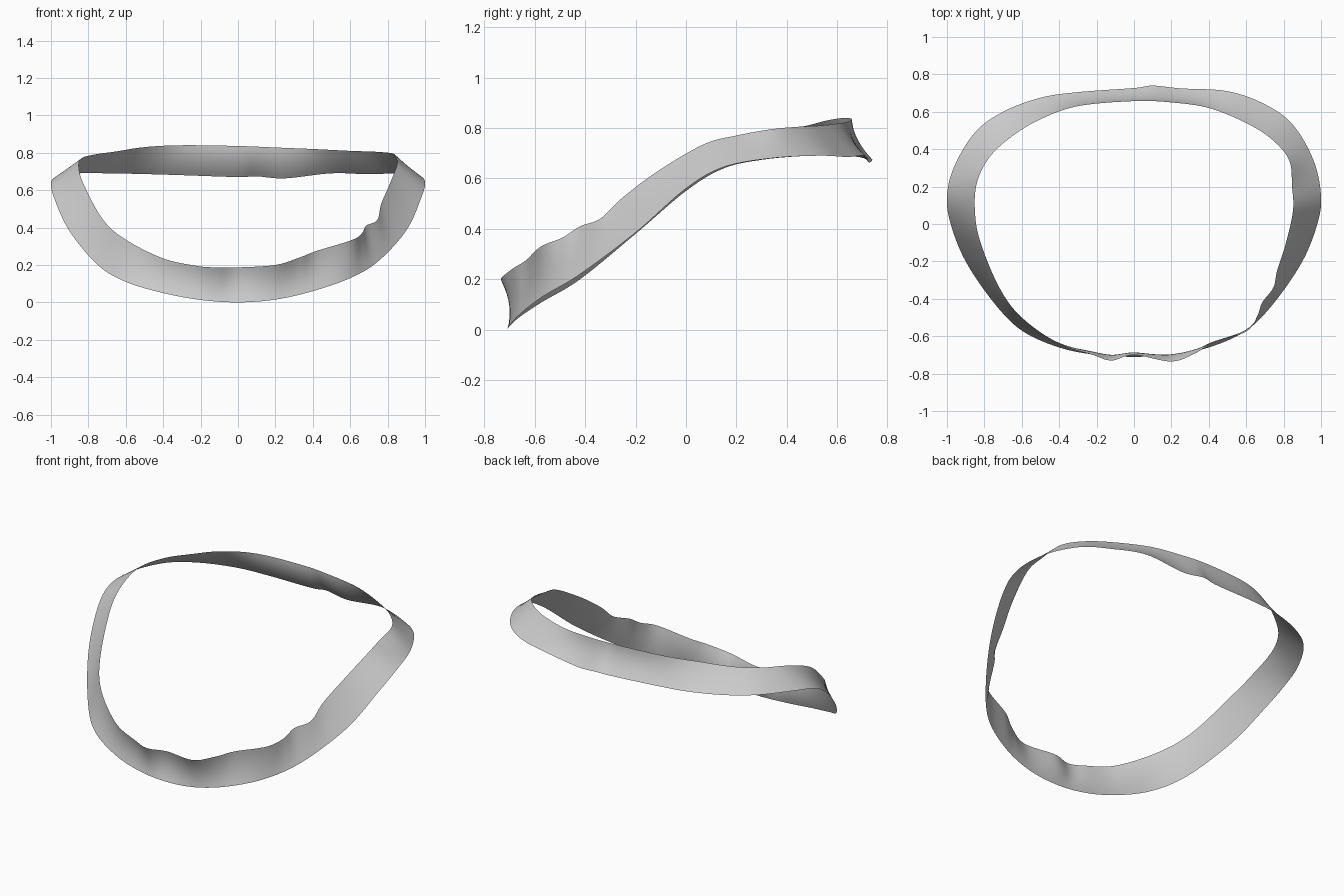
import bpy, math
from mathutils import Vector

if "Cube" in bpy.data.objects:
    bpy.data.objects.remove(bpy.data.objects["Cube"])

# Smooth outer (lower) rim, counter-clockwise from the right side
LOWER = [(1, .15, .645), (.96, .34, .68), (.85, .53, .69), (.7, .64, .685), (.5, .71, .69),
         (.25, .725, .663), (.1, .74, .674), (0, .727, .67), (-.3, .705, .68), (-.5, .675, .686),
         (-.7, .6, .69), (-.85, .49, .69), (-.96, .31, .675), (-1, .15, .64), (-.98, 0, .55),
         (-.9, -.2, .38), (-.75, -.42, .2), (-.6, -.57, .11), (-.4, -.66, .05), (-.2, -.7, .013),
         (0, -.71, 0), (.2, -.7, .015), (.4, -.66, .06), (.6, -.57, .13), (.75, -.42, .22),
         (.9, -.2, .385), (.98, 0, .56)]

# Wavy inner (upper) rim
UPPER = [(.85, .07, .735), (.845, .2, .77), (.83, .34, .795), (.74, .45, .805), (.6, .54, .81),
         (.4, .62, .82), (.2, .65, .828), (0, .657, .836), (-.3, .63, .84), (-.5, .56, .83),
         (-.65, .47, .807), (-.77, .36, .79), (-.84, .22, .767), (-.85, .06, .71),
         (-.82, -.1, .62), (-.72, -.34, .44), (-.6, -.5, .335), (-.4, -.64, .235),
         (-.22, -.7, .195), (-.12, -.73, .187), (0, -.7, .187), (.2, -.735, .2),
         (.33, -.69, .24), (.42, -.635, .275), (.6, -.575, .33), (.66, -.49, .365),
         (.685, -.42, .41), (.745, -.34, .44), (.765, -.25, .525), (.81, -.11, .63)]

ROWS, STEPS, SUB = 8, 320, 24


def closed_spline(pts):
    """Dense closed Catmull-Rom curve through the points."""
    p = [Vector(q) for q in pts]
    n, out = len(p), []
    for i in range(n):
        a, b, c, d = p[i - 1], p[i], p[(i + 1) % n], p[(i + 2) % n]
        for k in range(SUB):
            t = k / SUB
            out.append(0.5 * (2 * b + (c - a) * t + (2 * a - 5 * b + 4 * c - d) * t * t
                              + (3 * b - a - 3 * c + d) * t ** 3))
    return out


def by_angle(pts):
    """Resample a rim at even angles around the z axis."""
    tau = 2 * math.pi
    s = sorted(((math.atan2(v.y, v.x) % tau, v) for v in closed_spline(pts)), key=lambda q: q[0])
    s = [(s[-1][0] - tau, s[-1][1])] + s + [(s[0][0] + tau, s[0][1])]
    out, j = [], 0
    for i in range(STEPS):
        a = tau * i / STEPS
        while s[j + 1][0] < a:
            j += 1
        (a0, v0), (a1, v1) = s[j], s[j + 1]
        out.append(v0.lerp(v1, (a - a0) / max(a1 - a0, 1e-9)))
    return out


# Band swept between the rims, slightly hollow at front and back
low, up = by_angle(LOWER), by_angle(UPPER)
verts, faces = [], []
for i in range(STEPS):
    s = math.sin(2 * math.pi * i / STEPS)
    for r in range(ROWS + 1):
        t = r / ROWS
        v = low[i].lerp(up[i], t)
        v.y -= 0.018 * s * abs(s) * 4 * t * (1 - t)
        verts.append(v)
W = ROWS + 1
for i in range(STEPS):
    j = (i + 1) % STEPS
    for r in range(ROWS):
        faces.append((i * W + r, j * W + r, j * W + r + 1, i * W + r + 1))

mesh = bpy.data.meshes.new("wavy_band")
mesh.from_pydata(verts, [], faces)
mesh.polygons.foreach_set("use_smooth", [True] * len(mesh.polygons))
mesh.update()
band = bpy.data.objects.new("wavy_band", mesh)
bpy.context.collection.objects.link(band)
